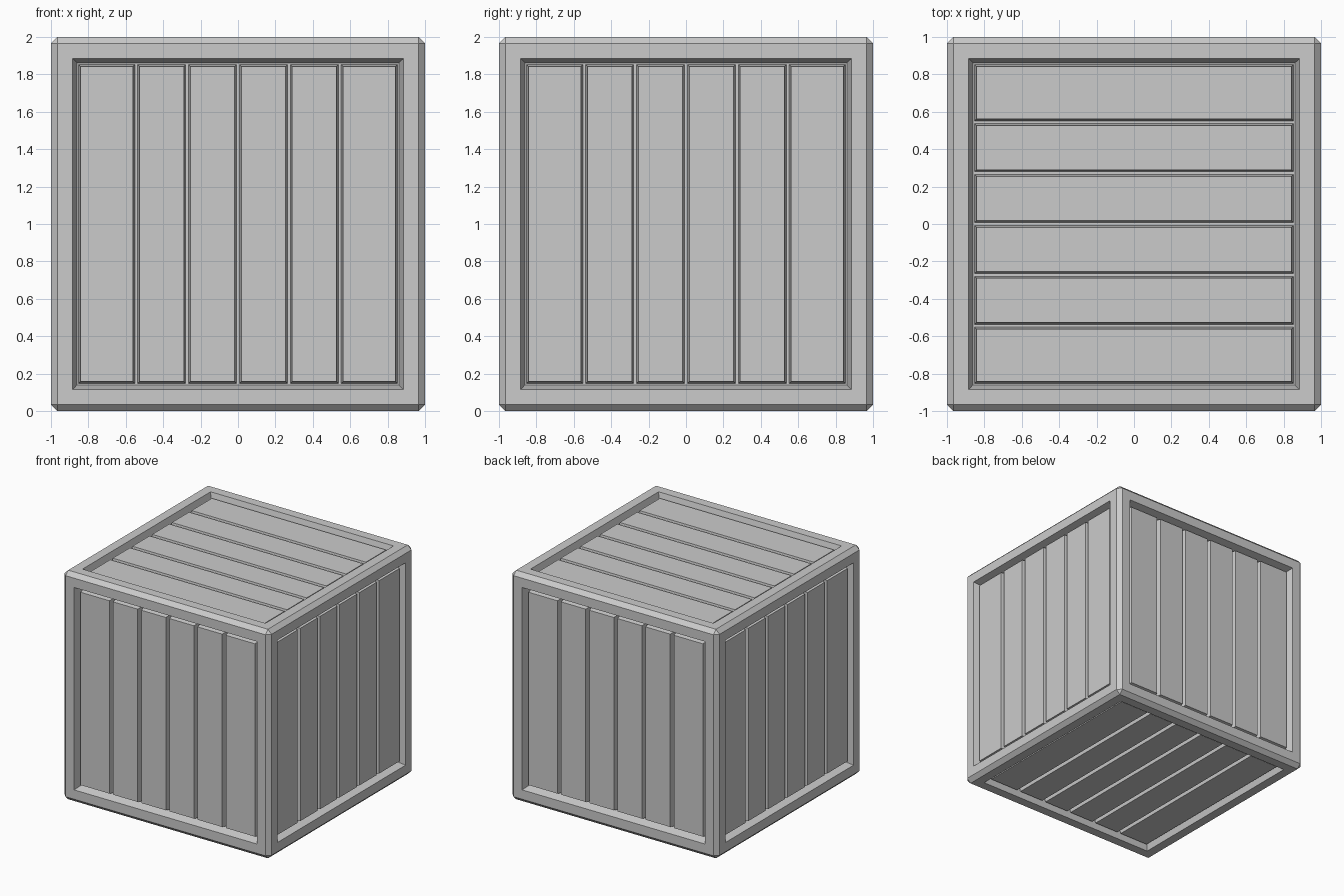
import bpy, bmesh
from mathutils import Vector

if "Cube" in bpy.data.objects:
    bpy.data.objects.remove(bpy.data.objects["Cube"])

CHAMFER, FRAME, TAPER = 0.035, 0.15, 0.034   # edge bevel, frame width, recess wall slope
DEPTH, RAISE, PLANKS = 0.09, 0.06, 6         # recess depth, plank height, planks per side

X, Y, Z = Vector((1, 0, 0)), Vector((0, 1, 0)), Vector((0, 0, 1))
# outward direction of each side and the direction its planks are stacked in
SIDES = [(X, Y), (-X, Y), (Y, X), (-Y, X), (Z, Y), (-Z, X)]

# chamfered cube body
bm = bmesh.new()
bmesh.ops.create_cube(bm, size=2)
bmesh.ops.bevel(bm, geom=bm.edges[:], offset=CHAMFER, segments=1, affect='EDGES')
bm.normal_update()


def planked_side(normal, across):
    # recessed panel inside the frame
    panel = next(f for f in bm.faces if f.normal.dot(normal) > 0.99)
    bmesh.ops.inset_region(bm, faces=[panel], thickness=FRAME - CHAMFER)
    bmesh.ops.inset_region(bm, faces=[panel], thickness=TAPER, depth=-DEPTH)

    # divide the panel into planks
    half = 1 - FRAME - TAPER
    level = 1 - DEPTH

    def floor():
        return [f for f in bm.faces if f.normal.dot(normal) > 0.99
                and abs(f.calc_center_median().dot(normal) - level) < 1e-3]
    for i in range(1, PLANKS):
        faces = floor()
        edges = {e for f in faces for e in f.edges}
        verts = {v for f in faces for v in f.verts}
        bmesh.ops.bisect_plane(bm, geom=faces + list(edges) + list(verts),
                               plane_co=across * (half * (2 * i / PLANKS - 1)),
                               plane_no=across)
        bm.normal_update()

    # narrow groove around each plank, then raise it with sloped sides
    planks = floor()
    bmesh.ops.inset_individual(bm, faces=planks, thickness=0.011)
    bmesh.ops.inset_individual(bm, faces=planks, thickness=0.014, depth=RAISE)
    bm.normal_update()


for normal, across in SIDES:
    planked_side(normal, across)

bmesh.ops.translate(bm, verts=bm.verts[:], vec=Z)
mesh = bpy.data.meshes.new("crate")
bm.to_mesh(mesh)
bm.free()
bpy.context.collection.objects.link(bpy.data.objects.new("crate", mesh))
